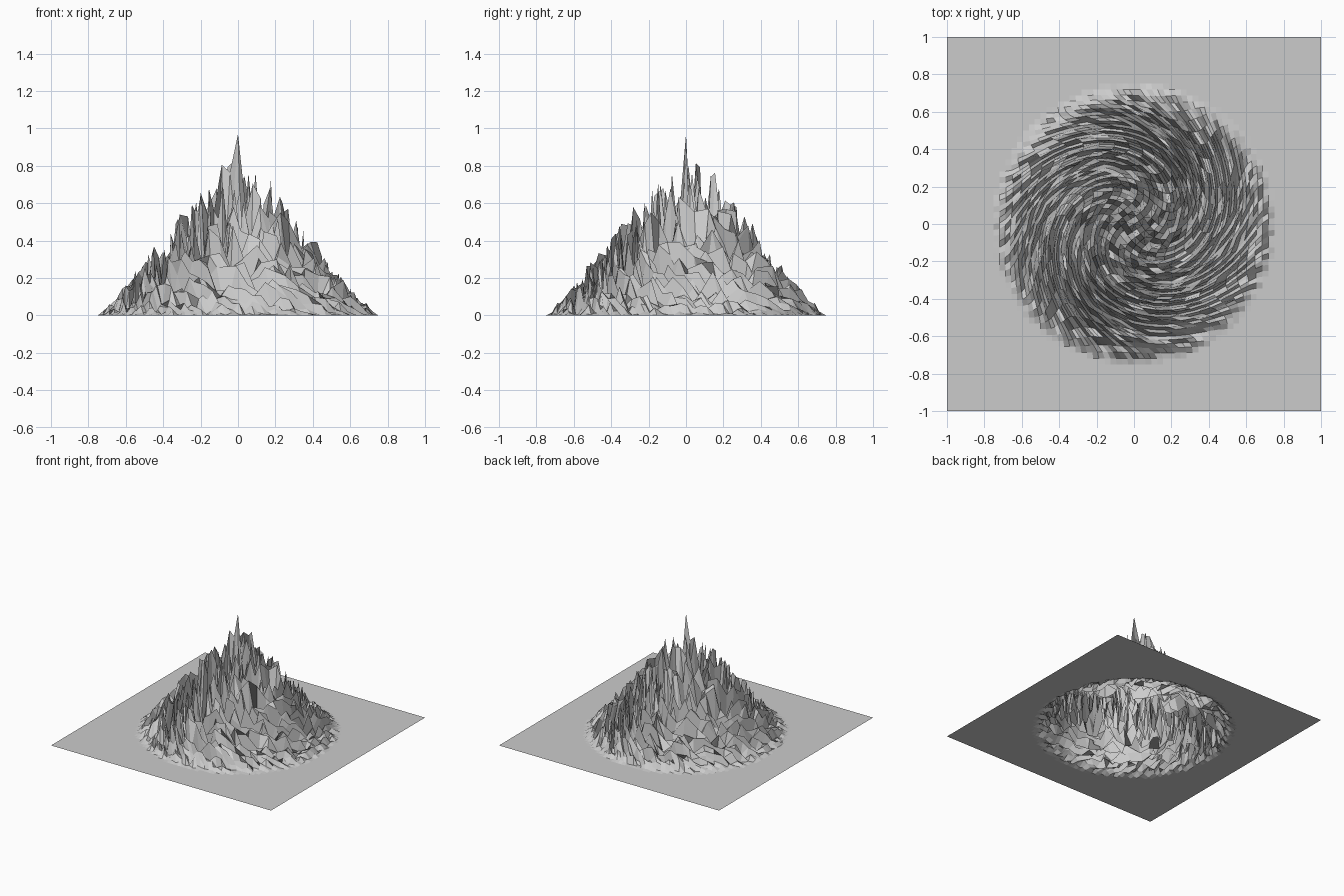
import bpy, bmesh, math, random

if "Cube" in bpy.data.objects:
    bpy.data.objects.remove(bpy.data.objects["Cube"])

random.seed(7)
SEGMENTS = 64        # square cells per side
RADIUS = 0.74        # reach of the mound
HEIGHT = 0.97        # central spike
TWIST = math.radians(-150)

# Flat square sheet
bm = bmesh.new()
bmesh.ops.create_grid(bm, x_segments=SEGMENTS, y_segments=SEGMENTS, size=1.0)

# Jagged mound: random lift with linear falloff, then a swirl with smooth falloff
for v in bm.verts:
    x, y = v.co.x, v.co.y
    r = math.hypot(x, y)
    if r >= RADIUS:
        continue
    t = 1 - r / RADIUS
    lift = 1.0 if r < 0.001 else random.random()
    a = TWIST * t * t * (3 - 2 * t)
    v.co = (x * math.cos(a) - y * math.sin(a),
            x * math.sin(a) + y * math.cos(a),
            HEIGHT * t * lift)

mesh = bpy.data.meshes.new("swirled_spiky_mound")
bm.to_mesh(mesh)
bm.free()
mound = bpy.data.objects.new("swirled_spiky_mound", mesh)
bpy.context.collection.objects.link(mound)
